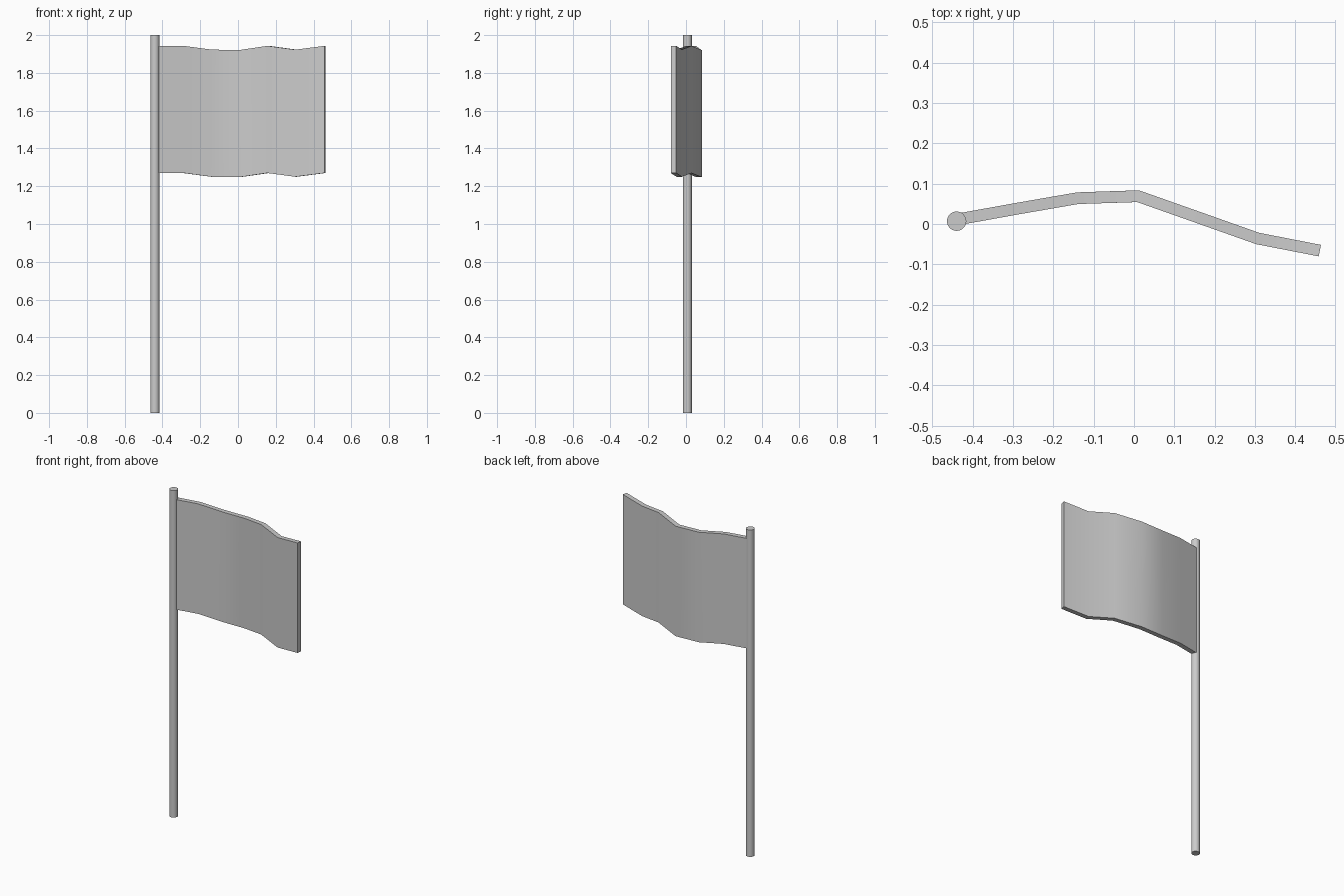
import bpy
import bmesh

if "Cube" in bpy.data.objects:
    bpy.data.objects.remove(bpy.data.objects["Cube"])


def smooth(obj):
    bpy.ops.object.select_all(action='DESELECT')
    obj.select_set(True)
    bpy.context.view_layer.objects.active = obj
    bpy.ops.object.shade_smooth_by_angle()


# Pole
bpy.ops.mesh.primitive_cylinder_add(vertices=32, radius=0.024, depth=2,
                                    location=(-0.44, 0.007, 1))
pole = bpy.context.object
pole.name = "pole"
smooth(pole)

# Flag cloth: wave path seen from above, with a slight rise and dip (x, y, dz)
wave = [(-0.44, 0.011, 0), (-0.29, 0.038, 0), (-0.14, 0.064, -0.02),
        (0.01, 0.069, -0.022), (0.16, 0.016, 0), (0.307, -0.036, -0.02),
        (0.461, -0.066, 0)]
bm = bmesh.new()
columns = [[bm.verts.new((x, y, z + dz)) for z in (1.27, 1.943)]
           for x, y, dz in wave]
for a, b in zip(columns, columns[1:]):
    bm.faces.new((a[0], b[0], b[1], a[1]))
mesh = bpy.data.meshes.new("flag")
bm.to_mesh(mesh)
bm.free()
flag = bpy.data.objects.new("flag", mesh)
bpy.context.collection.objects.link(flag)
smooth(flag)

# Cloth thickness, centred on the path
thick = flag.modifiers.new("thickness", 'SOLIDIFY')
thick.thickness = 0.029
thick.offset = 0
thick.use_even_offset = True
bpy.ops.object.modifier_apply(modifier=thick.name)
smooth(flag)
